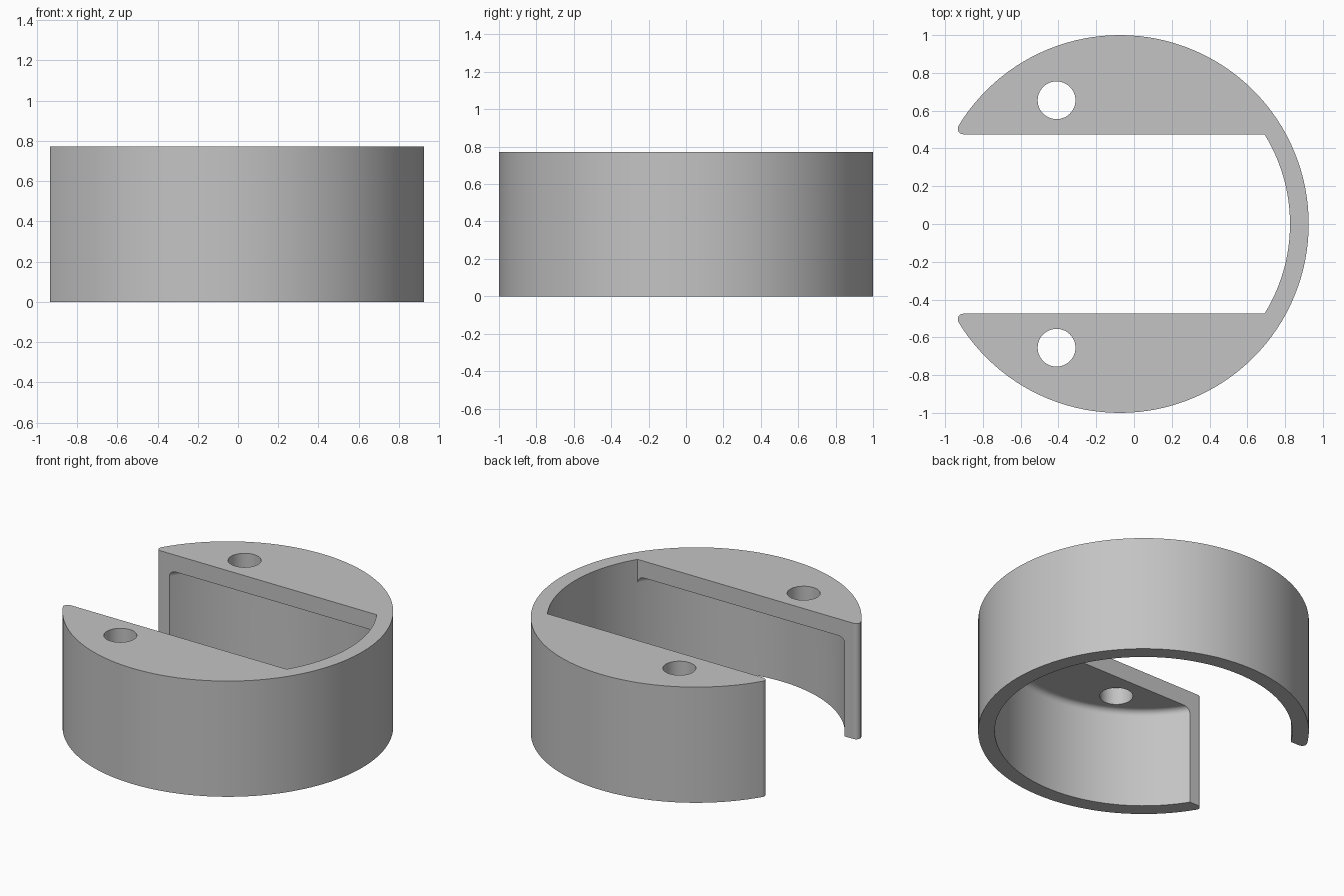
import bpy
import bmesh
from math import sin, cos, asin, acos, atan2, pi, sqrt

cube = bpy.data.objects.get("Cube")
if cube:
    bpy.data.objects.remove(cube, do_unlink=True)

# Main dimensions
CX = -0.075        # axis of the round body
R_OUT, R_IN = 1.0, 0.9
HEIGHT = 0.772
CEILING = 0.66     # underside of the top plates
SLOT = 0.475       # half width of the open channel
TIP = 0.03         # rounding of the free ends
FILLET = 0.04      # rounding under the top plates
SEGMENTS = 128


def arc(cx, cy, r, a0, a1, n):
    return [(cx + r * cos(a0 + (a1 - a0) * i / n),
             cy + r * sin(a0 + (a1 - a0) * i / n)) for i in range(n + 1)]


def loft(name, loops):
    """Closed solid through matching loops of points."""
    bm = bmesh.new()
    rings = [[bm.verts.new(p) for p in loop] for loop in loops]
    n = len(rings[0])
    for low, high in zip(rings, rings[1:]):
        for i in range(n):
            j = (i + 1) % n
            bm.faces.new((low[i], low[j], high[j], high[i]))
    bm.faces.new(rings[0][::-1])
    bm.faces.new(rings[-1])
    bmesh.ops.recalc_face_normals(bm, faces=bm.faces)
    mesh = bpy.data.meshes.new(name)
    bm.to_mesh(mesh)
    bm.free()
    obj = bpy.data.objects.new(name, mesh)
    bpy.context.collection.objects.link(obj)
    return obj


def lathe(name, x, y, profile, n):
    """Solid of revolution from (radius, height) pairs."""
    return loft(name, [[(px, py, z) for px, py in arc(x, y, r, 0, 2 * pi, n)[:-1]]
                       for r, z in profile])


# Body: C-shaped outline with rounded free ends, extruded
tip_y = SLOT + TIP
tip_x = -sqrt((R_OUT - TIP) ** 2 - tip_y ** 2)
tip_angle = atan2(tip_y, tip_x)
slot_r = R_IN + 0.001
slot_angle = asin(SLOT / slot_r)
outline = arc(CX, 0, R_OUT, -tip_angle, tip_angle, 106)
outline += arc(CX + tip_x, tip_y, TIP, tip_angle, 1.5 * pi, 8)[1:]
outline += arc(CX, 0, slot_r, slot_angle, -slot_angle, 24)
outline += arc(CX + tip_x, -tip_y, TIP, pi / 2, 2 * pi - tip_angle, 8)[:-1]
body = loft("round_holder_body", [[(x, y, z) for x, y in outline] for z in (0, HEIGHT)])

# Cavity under the plates, with a filleted upper edge
fillet = arc(R_IN - FILLET, CEILING - FILLET, FILLET, 0, pi / 2, 6)
cutters = [lathe("cavity_cutter", CX, 0, [(R_IN, -0.2)] + fillet, SEGMENTS)]

# Screw hole through each plate
for side in (-1, 1):
    cutters.append(lathe("hole_cutter", -0.41, side * 0.655,
                         [(0.1, 0.4), (0.1, 1.0)], 48))

bpy.ops.object.select_all(action='DESELECT')
bpy.context.view_layer.objects.active = body
body.select_set(True)
for cutter in cutters:
    cutter.hide_render = True
    mod = body.modifiers.new("cut", 'BOOLEAN')
    mod.operation = 'DIFFERENCE'
    mod.solver = 'EXACT'
    mod.object = cutter
    bpy.ops.object.modifier_apply(modifier=mod.name)
    bpy.data.objects.remove(cutter, do_unlink=True)

# Single grey finish
grey = bpy.data.materials.new("plain_grey")
grey.use_nodes = True
colour = (0.55, 0.55, 0.55, 1)
grey.diffuse_color = colour
grey.node_tree.nodes["Principled BSDF"].inputs["Base Color"].default_value = colour
body.data.materials.clear()
body.data.materials.append(grey)

# Smooth curved walls, crisp edges
bpy.ops.object.shade_smooth_by_angle(angle=pi / 6)
weighted = body.modifiers.new("flat_plates", 'WEIGHTED_NORMAL')
weighted.keep_sharp = True
